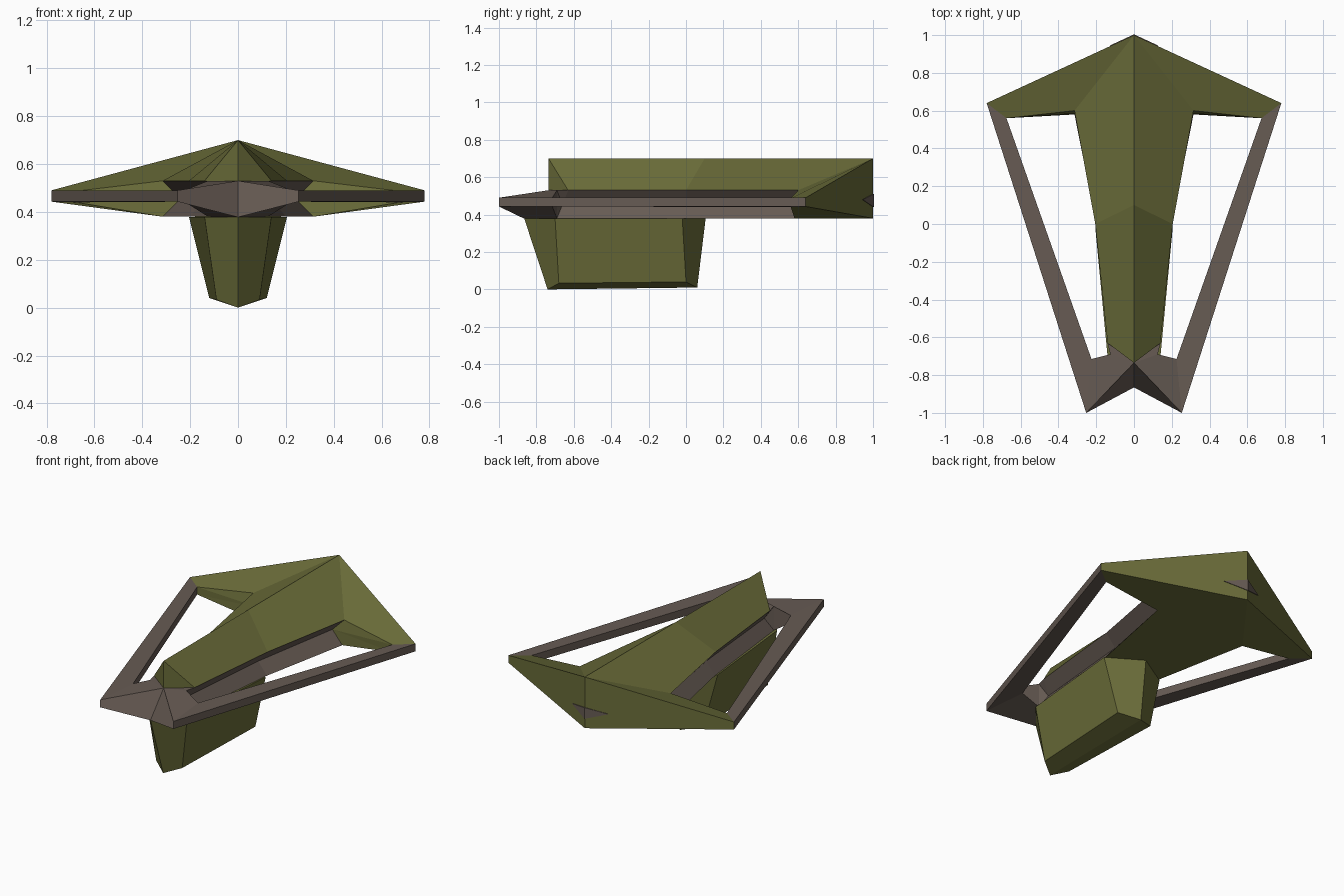
import bpy, bmesh

cube = bpy.data.objects.get("Cube")
if cube:
    bpy.data.objects.remove(cube, do_unlink=True)


def make_material(name, rgb):
    mat = bpy.data.materials.new(name)
    mat.use_nodes = True
    mat.diffuse_color = (*rgb, 1)
    bsdf = next(n for n in mat.node_tree.nodes if n.type == 'BSDF_PRINCIPLED')
    bsdf.inputs["Base Color"].default_value = (*rgb, 1)
    bsdf.inputs["Roughness"].default_value = 0.8
    return mat


OLIVE = make_material("olive green", (0.148, 0.154, 0.042))
BROWN = make_material("warm grey brown", (0.135, 0.105, 0.088))


def mirrored_part(name, points, faces, mats, second=()):
    """Build the left half from named points, mirror it across x = 0.
    Faces listed in second use the second material."""
    bm = bmesh.new()
    verts = {k: bm.verts.new(p) for k, p in points.items()}
    for group, index in ((faces, 0), (second, 1)):
        for names in group:
            bm.faces.new([verts[n] for n in names.split()]).material_index = index
    bmesh.ops.delete(bm, geom=[v for v in bm.verts if not v.link_faces], context='VERTS')
    geom = bm.verts[:] + bm.edges[:] + bm.faces[:]
    bmesh.ops.mirror(bm, geom=geom, axis='X', merge_dist=0.0005)
    bmesh.ops.remove_doubles(bm, verts=bm.verts[:], dist=0.0005)
    bmesh.ops.recalc_face_normals(bm, faces=bm.faces[:])
    mesh = bpy.data.meshes.new(name)
    bm.to_mesh(mesh)
    bm.free()
    for mat in mats:
        mesh.materials.append(mat)
    obj = bpy.data.objects.new(name, mesh)
    bpy.context.collection.objects.link(obj)
    return obj


# Points shared by the hull, wings and outer frame
P = {
    # ridge along the top
    "ridge_front": (0, -.735, .70), "ridge_mid": (0, .1, .70), "ridge_back": (0, 1, .70),
    # rim of the upper shell
    "rim_front": (.14, -.63, .53), "rim_mid": (.205, 0, .53), "rim_back": (.315, .6, .53),
    # inner line of the side groove
    "groove_front": (.08, -.66, .455), "groove_mid": (.14, 0, .455), "groove_back": (.24, .59, .455),
    # underside
    "belly_front": (.125, -.69, .38), "belly_mid": (.2, 0, .38), "belly_back": (.315, .58, .38),
    "keel_line": (0, 0, .38), "stern_low": (0, 1, .38),
    # wing tip
    "tip_in_top": (.675, .56, .487), "tip_out_top": (.78, .64, .49),
    "tip_in_low": (.675, .56, .44), "tip_out_low": (.78, .64, .443),
    # nose
    "chin_top": (0, -.735, .53), "chin_low": (0, -.865, .378), "neck_top": (.125, -.69, .53),
    "prong_top": (.253, -1, .49), "prong_low": (.253, -1, .443),
    "inner_top": (.225, -.715, .49), "inner_low": (.225, -.715, .443),
}

# Hull with wings in olive, side grooves in brown
mirrored_part("hull", P, [
    "ridge_front rim_front rim_mid ridge_mid",
    "ridge_mid rim_mid rim_back ridge_back",
    "ridge_back rim_back tip_in_top tip_out_top",
    "ridge_front chin_top rim_front",
    "ridge_back tip_out_top tip_out_low stern_low",
    "tip_in_top tip_out_top tip_out_low tip_in_low",
    "rim_back tip_in_top groove_back",
    "groove_back tip_in_top tip_in_low",
    "groove_back tip_in_low belly_back",
    "chin_low belly_front belly_mid keel_line",
    "keel_line belly_mid belly_back stern_low",
    "belly_back tip_in_low tip_out_low stern_low",
], [OLIVE, BROWN], [
    "rim_front groove_front groove_mid rim_mid",
    "rim_mid groove_mid groove_back rim_back",
    "groove_front belly_front belly_mid groove_mid",
    "groove_mid belly_mid belly_back groove_back",
    "chin_top rim_front neck_top",
    "rim_front neck_top groove_front",
    "neck_top groove_front belly_front",
    "chin_top neck_top belly_front chin_low",
])

# Forked nose and the long bars running back to the wing tips
mirrored_part("nose_and_frame", P, [
    "chin_top prong_top inner_top neck_top",
    "chin_top prong_top prong_low chin_low",
    "chin_low prong_low inner_low belly_front",
    "neck_top inner_top inner_low belly_front",
    "tip_out_top prong_top prong_low tip_out_low",
    "tip_in_top inner_top inner_low tip_in_low",
    "tip_out_top prong_top inner_top tip_in_top",
    "tip_out_low prong_low inner_low tip_in_low",
], [BROWN])

# Keel pod hanging below the hull
mirrored_part("keel", {
    "a": (0, -.865, .379), "b": (.14, -.7, .379), "c": (.205, -.02, .379), "d": (0, .105, .379),
    "e": (0, -.74, 0), "f": (.09, -.68, .033), "g": (.12, 0, .04), "h": (0, .06, .01),
}, ["a b f e", "b c g f", "c d h g", "e f g h", "a b c d"], [OLIVE])

# Small vent plate on the stern
vent = mirrored_part("stern_vent", {
    "top": (0, 1, .51), "low": (0, 1, .44), "side": (.125, .942, .48),
}, ["top low side"], [BROWN])
solid = vent.modifiers.new("thickness", 'SOLIDIFY')
solid.thickness = 0.008
solid.offset = 0
